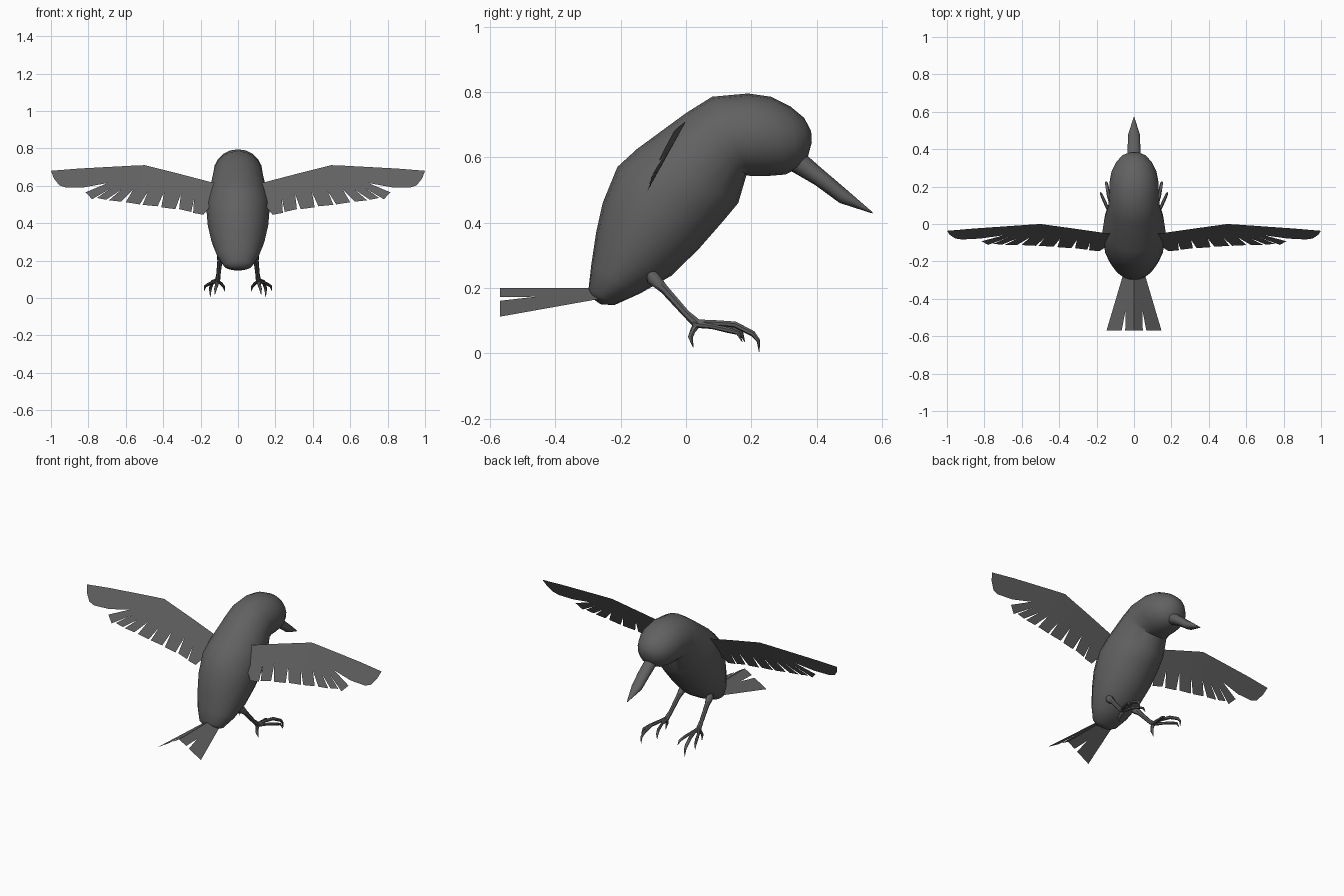
import bpy, bmesh, math
from mathutils import Vector

grey = bpy.data.materials.new("charcoal_grey")
grey.diffuse_color = (0.12, 0.12, 0.12, 1)


def finish(name, bm, smooth=True, closed=True):
    if closed:
        bmesh.ops.recalc_face_normals(bm, faces=bm.faces[:])
    me = bpy.data.meshes.new(name)
    bm.to_mesh(me)
    bm.free()
    me.materials.append(grey)
    ob = bpy.data.objects.new(name, me)
    bpy.context.collection.objects.link(ob)
    if smooth:
        bpy.context.view_layer.objects.active = ob
        ob.select_set(True)
        bpy.ops.object.shade_smooth_by_angle(angle=math.radians(50))
        ob.select_set(False)
    return ob


def skin(bm, rings):
    """Bridge rings of equal size and cap both ends."""
    rings = [[bm.verts.new(p) for p in r] for r in rings]
    n = len(rings[0])
    for a, b in zip(rings, rings[1:]):
        for i in range(n):
            j = (i + 1) % n
            bm.faces.new((a[i], a[j], b[j], b[i]))
    bm.faces.new(rings[0])
    bm.faces.new(rings[-1])


def loft(name, sections, n):
    """Ellipse sections given as upper (y, z), lower (y, z), half width."""
    rings = []
    for (ya, za), (yb, zb), w in sections:
        up = Vector((0, ya - yb, za - zb)) / 2
        mid = Vector((0, ya + yb, za + zb)) / 2
        rings.append([mid + up * math.cos(t) + Vector((w * math.sin(t), 0, 0))
                      for t in (2 * math.pi * i / n for i in range(n))])
    bm = bmesh.new()
    skin(bm, rings)
    return finish(name, bm)


def tube(bm, points, radii, n=7):
    """Round tapered limb along a path."""
    pts = [Vector(p) for p in points]
    rings = []
    for i, p in enumerate(pts):
        d = (pts[min(i + 1, len(pts) - 1)] - pts[max(i - 1, 0)]).normalized()
        u = d.cross(Vector((1, 0, 0))).normalized()
        v = d.cross(u)
        rings.append([p + radii[i] * (u * math.cos(t) + v * math.sin(t))
                      for t in (2 * math.pi * k / n for k in range(n))])
    skin(bm, rings)


# Body and head in one loft from rump to face
loft("body", [
    ((-0.292, 0.172), (-0.262, 0.150), 0.035),
    ((-0.298, 0.200), (-0.220, 0.147), 0.075),
    ((-0.290, 0.270), (-0.140, 0.183), 0.112),
    ((-0.275, 0.370), (-0.045, 0.237), 0.142),
    ((-0.255, 0.460), (0.040, 0.320), 0.162),
    ((-0.210, 0.570), (0.110, 0.400), 0.170),
    ((-0.150, 0.625), (0.160, 0.460), 0.162),
    ((0.000, 0.735), (0.185, 0.545), 0.138),
    ((0.080, 0.785), (0.200, 0.542), 0.132),
    ((0.190, 0.795), (0.245, 0.542), 0.132),
    ((0.260, 0.785), (0.305, 0.547), 0.120),
    ((0.320, 0.755), (0.345, 0.567), 0.095),
    ((0.362, 0.720), (0.374, 0.605), 0.060),
    ((0.383, 0.680), (0.385, 0.645), 0.020)], 20)

# Beak
loft("beak", [
    ((0.350, 0.623), (0.300, 0.570), 0.036),
    ((0.415, 0.566), (0.395, 0.515), 0.036),
    ((0.483, 0.508), (0.470, 0.460), 0.033),
    ((0.572, 0.431), (0.570, 0.428), 0.002)], 10)

# Wings: leading edge, rounded tip, then feather tips and notches back to the root
wing_outline = [
    (0.12, 0.613), (0.30, 0.66), (0.50, 0.71), (0.57, 0.707), (0.85, 0.692), (1.00, 0.68),
    (0.985, 0.64), (0.955, 0.602), (0.92, 0.590), (0.82, 0.592), (0.695, 0.615),
    (0.815, 0.565), (0.78, 0.528), (0.67, 0.592), (0.755, 0.535), (0.705, 0.525),
    (0.62, 0.582), (0.69, 0.522), (0.625, 0.515), (0.56, 0.580),
    (0.60, 0.512), (0.525, 0.500), (0.48, 0.572), (0.51, 0.498), (0.43, 0.490),
    (0.395, 0.567), (0.41, 0.485), (0.335, 0.475), (0.305, 0.557),
    (0.315, 0.475), (0.25, 0.460), (0.235, 0.530), (0.24, 0.455), (0.185, 0.445),
    (0.14, 0.500)]


def wing_y(x, z):
    return -0.55 * (0.71 - z) - 0.04 * max(0, x - 0.5)


for side, label in ((1, "right"), (-1, "left")):
    bm = bmesh.new()
    vs = [bm.verts.new((side * x, wing_y(x, z), z)) for x, z in wing_outline]
    f = bm.faces.new(vs if side > 0 else vs[::-1])
    bmesh.ops.triangulate(bm, faces=[f])
    finish(label + "_wing", bm, closed=False)

    # Leg with three front toes and one hind toe, each ending in a claw
    bm = bmesh.new()

    def limb(points, radii):
        tube(bm, [(side * x, y, z) for x, y, z in points], radii)

    limb([(0.092, -0.115, 0.255), (0.092, -0.10, 0.230), (0.097, -0.065, 0.195),
          (0.105, 0.00, 0.122), (0.110, 0.035, 0.090)],
         [0.012, 0.022, 0.014, 0.012, 0.015])
    limb([(0.110, 0.025, 0.092), (0.120, 0.09, 0.093), (0.135, 0.15, 0.088),
          (0.145, 0.205, 0.060), (0.148, 0.222, 0.038), (0.148, 0.224, 0.004)],
         [0.013, 0.009, 0.010, 0.009, 0.006, 0.001])
    limb([(0.110, 0.025, 0.090), (0.140, 0.08, 0.082), (0.160, 0.125, 0.072),
          (0.176, 0.160, 0.062), (0.182, 0.172, 0.035)],
         [0.012, 0.008, 0.009, 0.007, 0.001])
    limb([(0.110, 0.025, 0.090), (0.100, 0.09, 0.085), (0.088, 0.14, 0.074),
          (0.076, 0.170, 0.060), (0.070, 0.180, 0.035)],
         [0.012, 0.008, 0.009, 0.007, 0.001])
    limb([(0.110, 0.035, 0.090), (0.114, 0.022, 0.070), (0.120, 0.014, 0.050),
          (0.124, 0.022, 0.018)], [0.013, 0.009, 0.008, 0.001])
    finish(label + "_leg", bm)

# Tail: ridged fan with two notches at the end
half = [(0.055, -0.26), (0.147, -0.57), (0.066, -0.57), (0.045, -0.46), (0.047, -0.57)]
bm = bmesh.new()
for side in (1, -1):
    pts = [(0, -0.26)] + half + [(0, -0.57)]
    vs = [bm.verts.new((side * x, y, 0.2 - 0.6 * x)) for x, y in pts]
    bm.faces.new(vs[::-1] if side > 0 else vs)
bmesh.ops.remove_doubles(bm, verts=bm.verts[:], dist=0.0005)
finish("tail", bm, smooth=False, closed=False)
